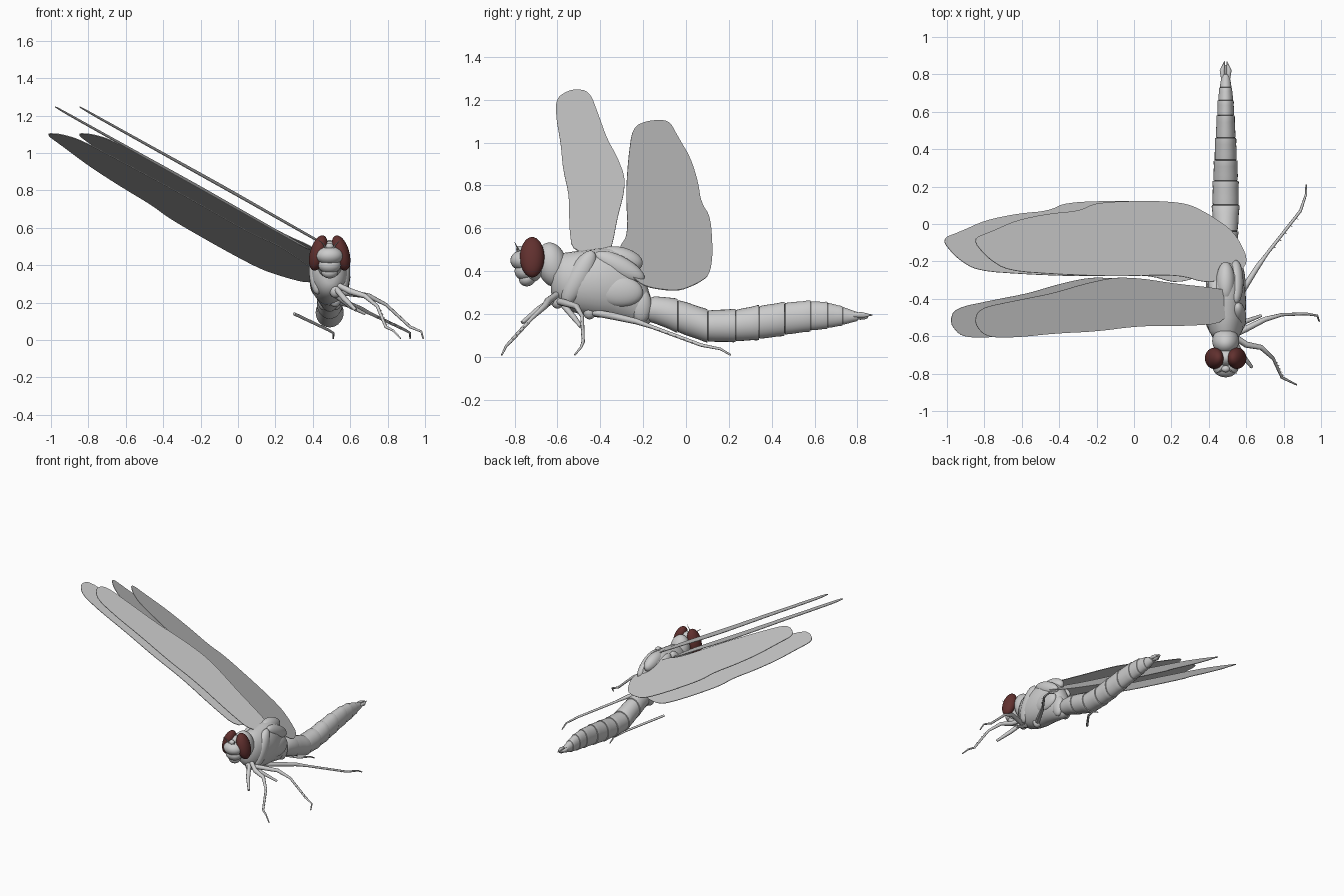
import bpy, bmesh, math
from mathutils import Vector

cube = bpy.data.objects.get("Cube")
if cube:
    bpy.data.objects.remove(cube, do_unlink=True)

CX = 0.49  # the body lies along this line


def material(name, rgb):
    m = bpy.data.materials.new(name)
    m.use_nodes = True
    m.diffuse_color = (*rgb, 1)
    m.node_tree.nodes["Principled BSDF"].inputs["Base Color"].default_value = (*rgb, 1)
    return m


GREY = material("pale grey", (0.6, 0.6, 0.6))
RED = material("dark red", (0.12, 0.03, 0.028))


def finish(name, bm, mat, smooth=True):
    bmesh.ops.recalc_face_normals(bm, faces=bm.faces)
    me = bpy.data.meshes.new(name)
    bm.to_mesh(me)
    bm.free()
    ob = bpy.data.objects.new(name, me)
    bpy.context.collection.objects.link(ob)
    me.materials.append(mat)
    if smooth:
        bpy.ops.object.select_all(action='DESELECT')
        ob.select_set(True)
        bpy.context.view_layer.objects.active = ob
        bpy.ops.object.shade_smooth_by_angle(angle=math.radians(40))
    return ob


def loft(name, stations, sides=28):
    """Skin ellipses given as (y, top z, bottom z, half width)."""
    bm = bmesh.new()
    rings = []
    for y, top, low, w in stations:
        ring = []
        for i in range(sides):
            a = math.tau * i / sides
            ring.append(bm.verts.new((CX + w * math.cos(a), y,
                                      (top + low) / 2 + (top - low) / 2 * math.sin(a))))
        rings.append(ring)
    for p, q in zip(rings, rings[1:]):
        for i in range(sides):
            j = (i + 1) % sides
            bm.faces.new((p[i], p[j], q[j], q[i]))
    bm.faces.new(rings[0])
    bm.faces.new(rings[-1])
    return finish(name, bm, GREY)


def ball(name, loc, size, mat=GREY, rot=(0, 0, 0)):
    bm = bmesh.new()
    bmesh.ops.create_uvsphere(bm, u_segments=28, v_segments=18, radius=1)
    bmesh.ops.scale(bm, vec=size, verts=bm.verts)
    ob = finish(name, bm, mat)
    ob.location = loc
    ob.rotation_euler = [math.radians(r) for r in rot]
    return ob


def tube(name, points, radii):
    cu = bpy.data.curves.new(name, 'CURVE')
    cu.dimensions = '3D'
    cu.bevel_depth = 1
    cu.bevel_resolution = 2
    cu.use_fill_caps = True
    sp = cu.splines.new('POLY')
    sp.points.add(len(points) - 1)
    for p, co, r in zip(sp.points, points, radii):
        p.co = (*co, 1)
        p.radius = r
    ob = bpy.data.objects.new(name, cu)
    bpy.context.collection.objects.link(ob)
    cu.materials.append(GREY)


def sample(table, y):
    for a, b in zip(table, table[1:]):
        if y <= b[0]:
            t = (y - a[0]) / (b[0] - a[0])
            return [u + (v - u) * t for u, v in zip(a[1:], b[1:])]
    return table[-1][1:]


# Abdomen: overlapping segments, each flaring a little to its rear rim
shape = [(-0.2, 0.27, 0.17, 0.05), (-0.13, 0.287, 0.15, 0.062), (-0.02, 0.265, 0.105, 0.068),
         (0.1, 0.22, 0.068, 0.073), (0.23, 0.222, 0.07, 0.068), (0.34, 0.24, 0.08, 0.062),
         (0.46, 0.255, 0.1, 0.055), (0.58, 0.262, 0.12, 0.047), (0.66, 0.255, 0.132, 0.042),
         (0.73, 0.235, 0.147, 0.033), (0.8, 0.208, 0.168, 0.02)]
cuts = [-0.19, -0.04, 0.1, 0.23, 0.34, 0.46, 0.58, 0.66, 0.73, 0.8]
for n, (y0, y1) in enumerate(zip(cuts, cuts[1:])):
    st = []
    for f, k in ((0, 0.86), (0.03, 0.95), (0.3, 0.98), (0.7, 0.99), (0.94, 1.03), (1, 1.01), (1.01, 0.86)):
        y = y0 + (y1 - y0) * f
        top, low, w = sample(shape, y)
        mid, half = (top + low) / 2, (top - low) / 2 * k
        st.append((y, mid + half, mid - half, w * k))
    loft(f"abdomen_segment_{n + 1}", st)

# Tail claspers
for side, s in (("right", -1), ("left", 1)):
    tube(f"tail_clasper_{side}", [(CX + s * 0.014, 0.78, 0.195), (CX + s * 0.018, 0.82, 0.195),
                                  (CX + s * 0.006, 0.87, 0.195)], (0.011, 0.014, 0.002))
ball("tail_plate", (CX, 0.815, 0.185), (0.015, 0.035, 0.012))

# Thorax, with raised side plates and a back ridge
loft("thorax", [(-0.63, 0.42, 0.3, 0.03), (-0.615, 0.46, 0.26, 0.065), (-0.57, 0.485, 0.225, 0.09),
                (-0.5, 0.495, 0.2, 0.105), (-0.42, 0.505, 0.185, 0.11), (-0.35, 0.51, 0.18, 0.105),
                (-0.28, 0.49, 0.165, 0.09), (-0.23, 0.44, 0.155, 0.075), (-0.19, 0.36, 0.15, 0.06),
                (-0.165, 0.28, 0.16, 0.04)])
for side, s in (("right", -1), ("left", 1)):
    ball(f"shoulder_plate_{side}", (CX + s * 0.065, -0.5, 0.37), (0.045, 0.055, 0.14), rot=(-28, 0, 0))
    ball(f"flank_plate_{side}", (CX + s * 0.068, -0.32, 0.31), (0.038, 0.12, 0.075), rot=(-8, 0, 0))
    ball(f"upper_plate_{side}", (CX + s * 0.055, -0.31, 0.42), (0.04, 0.13, 0.05), rot=(-28, 0, 0))
    ball(f"rear_plate_{side}", (CX + s * 0.035, -0.21, 0.24), (0.035, 0.05, 0.08))
ball("back_ridge", (CX, -0.31, 0.455), (0.05, 0.11, 0.058), rot=(-12, 0, 0))

# Neck and head
ball("neck_hood", (CX, -0.625, 0.43), (0.072, 0.07, 0.105), rot=(12, 0, 0))
ball("head", (CX, -0.715, 0.44), (0.08, 0.055, 0.09))
ball("forehead", (CX, -0.755, 0.45), (0.073, 0.065, 0.05))
ball("upper_lip", (CX, -0.75, 0.4), (0.06, 0.05, 0.045))
ball("jaw", (CX, -0.74, 0.365), (0.045, 0.04, 0.035), rot=(25, 0, 0))
ball("brow_bump", (CX, -0.775, 0.5), (0.022, 0.018, 0.018))
for side, s in (("right", -1), ("left", 1)):
    ball(f"eye_{side}", (CX + s * 0.06, -0.718, 0.465), (0.045, 0.057, 0.097), RED, (0, -s * 16, 0))
    tube(f"antenna_{side}", [(CX + s * 0.02, -0.78, 0.49), (CX + s * 0.035, -0.79, 0.515),
                             (CX + s * 0.06, -0.8, 0.535)], (0.005, 0.003, 0.001))


# Wings: outline given in (y, z), laid on a slanted plane x = a - b z + c y
def wing(name, outline, a, b, c):
    pts = [Vector(p) for p in outline]
    for _ in range(2):
        cut = []
        for p, q in zip(pts, pts[1:] + pts[:1]):
            cut += [p.lerp(q, 0.22), p.lerp(q, 0.78)]
        pts = cut
    bm = bmesh.new()
    bm.faces.new([bm.verts.new((a - b * z + c * y, y, z)) for y, z in pts])
    ob = finish(name, bm, GREY, smooth=False)
    mod = ob.modifiers.new("thickness", 'SOLIDIFY')
    mod.thickness = 0.004
    mod.offset = 0


fore = [(-0.53, 0.49), (-0.545, 0.6), (-0.545, 0.75), (-0.575, 0.88), (-0.585, 1.0), (-0.607, 1.12),
        (-0.605, 1.21), (-0.53, 1.25), (-0.45, 1.24), (-0.405, 1.12), (-0.37, 1.02), (-0.32, 0.93),
        (-0.285, 0.84), (-0.29, 0.76), (-0.32, 0.65), (-0.34, 0.54), (-0.36, 0.48)]
hind = [(-0.32, 0.5), (-0.27, 0.57), (-0.28, 0.76), (-0.27, 0.92), (-0.25, 1.07), (-0.18, 1.102),
        (-0.08, 1.105), (-0.04, 1.03), (0.02, 0.93), (0.055, 0.82), (0.07, 0.72), (0.115, 0.65),
        (0.125, 0.48), (0.11, 0.38), (0.05, 0.34), (-0.04, 0.305), (-0.19, 0.325), (-0.26, 0.38)]
for label, shift_f, shift_h in (("upper", 0, 0), ("lower", 0.13, 0.165)):
    wing(f"fore_wing_{label}", fore, 1.41 - shift_f, 1.77, 0.1)
    wing(f"hind_wing_{label}", hind, 1.05 - shift_h, 1.79, -0.76)

# Legs: thick thigh, thin shin, fine hooked foot
front_leg = [(0.52, -0.59, 0.3), (0.6, -0.645, 0.26), (0.68, -0.66, 0.235), (0.745, -0.72, 0.18),
             (0.79, -0.82, 0.07), (0.83, -0.84, 0.05), (0.87, -0.86, 0.008)]
middle_leg = [(0.52, -0.6, 0.26), (0.6, -0.56, 0.25), (0.7, -0.51, 0.235), (0.79, -0.485, 0.19),
              (0.92, -0.48, 0.07), (0.98, -0.49, 0.045), (0.99, -0.52, 0.008)]
hind_leg = [(0.52, -0.45, 0.21), (0.59, -0.34, 0.19), (0.66, -0.23, 0.165), (0.71, -0.16, 0.14),
            (0.89, 0.07, 0.055), (0.92, 0.16, 0.037), (0.92, 0.21, 0.008)]
thick = (0.016, 0.017, 0.014, 0.009, 0.008, 0.006, 0.004)
for label, path in (("front", front_leg), ("middle", middle_leg), ("hind", hind_leg)):
    tube(f"{label}_leg_left", path, thick)
    ball(f"{label}_hip", path[0], (0.03, 0.03, 0.035))
    # shin bristles
    a, b = Vector(path[3]), Vector(path[4])
    for i in range(1, 6):
        p = a.lerp(b, i / 6)
        tube(f"{label}_bristle_{i}", [p, p + Vector((0.018, -0.006, -0.006))], (0.003, 0.001))

# Far side legs, mostly tucked beneath the body
tube("front_leg_right", [(0.52, -0.6, 0.28), (0.57, -0.69, 0.22), (0.63, -0.765, 0.16)], (0.016, 0.015, 0.009))
tube("middle_leg_right", [(0.52, -0.57, 0.24), (0.6, -0.52, 0.18), (0.68, -0.49, 0.14)], (0.015, 0.013, 0.008))
tube("hind_leg_right", [(x - 0.41, y, z) for x, y, z in hind_leg[3:]], thick[3:])
